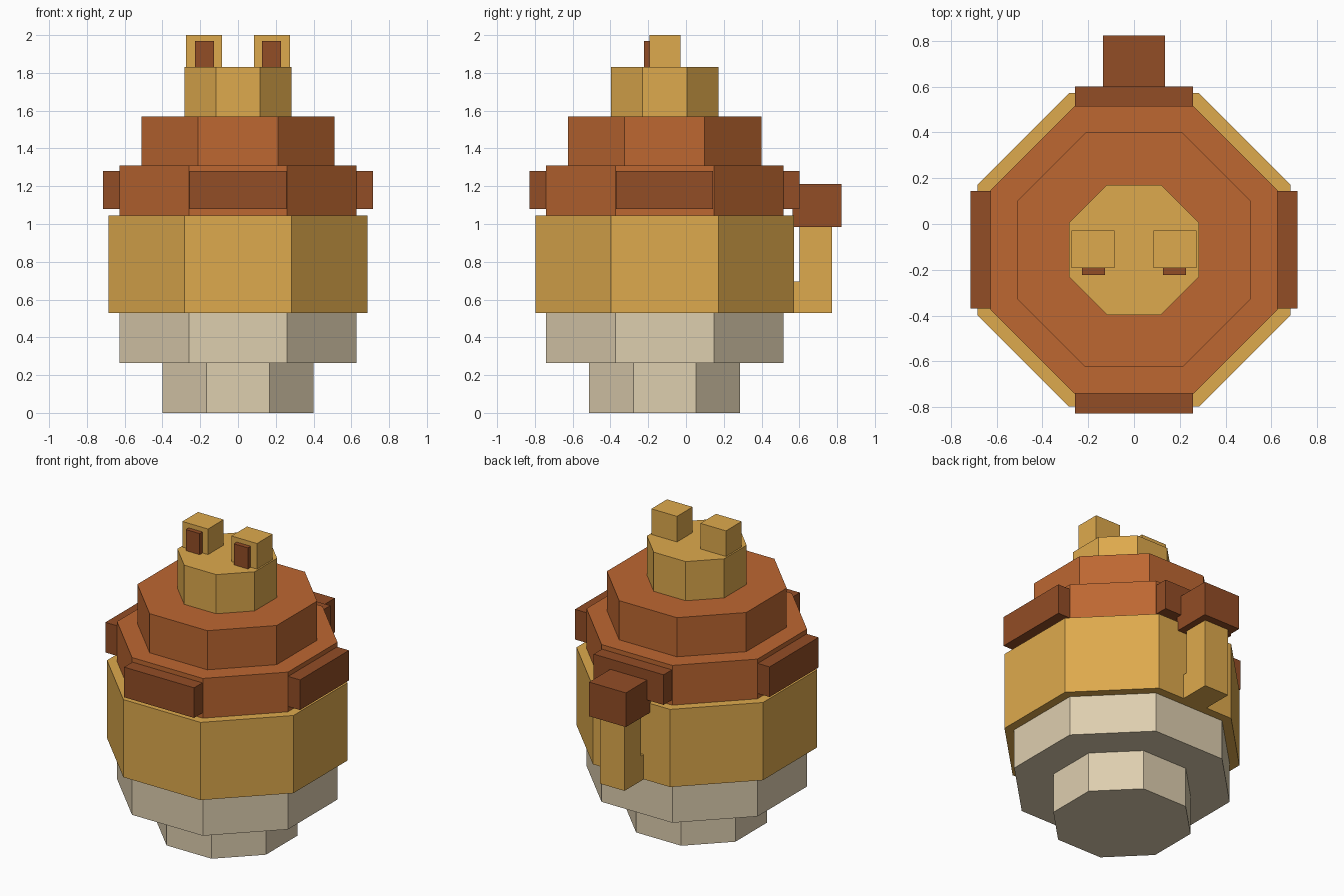
import bpy
import math

cube = bpy.data.objects.get("Cube")
if cube:
    bpy.data.objects.remove(cube, do_unlink=True)


def make_material(name, rgb):
    mat = bpy.data.materials.new(name)
    mat.use_nodes = True
    mat.diffuse_color = (*rgb, 1)
    mat.node_tree.nodes["Principled BSDF"].inputs["Base Color"].default_value = (*rgb, 1)
    return mat


cream = make_material("cream", (0.73, 0.62, 0.43))
gold = make_material("gold", (0.73, 0.40, 0.074))
rust = make_material("rust", (0.51, 0.136, 0.031))
brown = make_material("dark brown", (0.29, 0.074, 0.019))

CENTRE_Y = -0.113


def finish(name, mat):
    obj = bpy.context.object
    obj.name = name
    obj.data.materials.append(mat)
    bpy.ops.object.transform_apply(location=False, rotation=True, scale=True)
    return obj


def tier(name, half_width, low, high, mat):
    """Octagonal drum with a flat side facing the front."""
    bpy.ops.mesh.primitive_cylinder_add(
        vertices=8, radius=half_width / math.cos(math.pi / 8), depth=high - low,
        location=(0, CENTRE_Y, (low + high) / 2), rotation=(0, 0, math.pi / 8))
    return finish(name, mat)


def box(name, xs, ys, zs, mat):
    """Box between pairs of limits on each axis."""
    spans = (xs, ys, zs)
    bpy.ops.mesh.primitive_cube_add(size=1, location=[(a + b) / 2 for a, b in spans])
    bpy.context.object.scale = [b - a for a, b in spans]
    return finish(name, mat)


# Stacked body
tier("foot", 0.40, 0, 0.265, cream)
tier("lower_belly", 0.628, 0.265, 0.53, cream)
tier("body", 0.685, 0.53, 1.046, gold)
tier("collar", 0.628, 1.046, 1.31, rust)
tier("shoulders", 0.512, 1.31, 1.57, rust)
tier("head", 0.284, 1.57, 1.83, gold)

# Plates on the four main sides of the collar
for i, side in enumerate(("front", "left", "back", "right")):
    angle = i * math.pi / 2
    reach = 0.665
    bpy.ops.mesh.primitive_cube_add(
        size=1, rotation=(0, 0, angle),
        location=(reach * math.sin(angle), CENTRE_Y - reach * math.cos(angle), 1.18))
    bpy.context.object.scale = (0.514, 0.10, 0.20)
    finish(side + "_collar_plate", brown)

# Ears with dark inner panels
for side, s in (("left", 1), ("right", -1)):
    box(side + "_ear", sorted((s * 0.086, s * 0.274)), (-0.192, -0.028), (1.83, 2.0), gold)
    box(side + "_inner_ear", sorted((s * 0.126, s * 0.228)), (-0.222, -0.19), (1.83, 1.97), brown)

# Upright tail with a dark tip
box("tail_root", (-0.09, 0.09), (0.55, 0.602), (0.53, 0.695), gold)
box("tail", (-0.09, 0.09), (0.60, 0.774), (0.53, 0.985), gold)
box("tail_tip", (-0.135, 0.135), (0.565, 0.824), (0.985, 1.212), brown)
